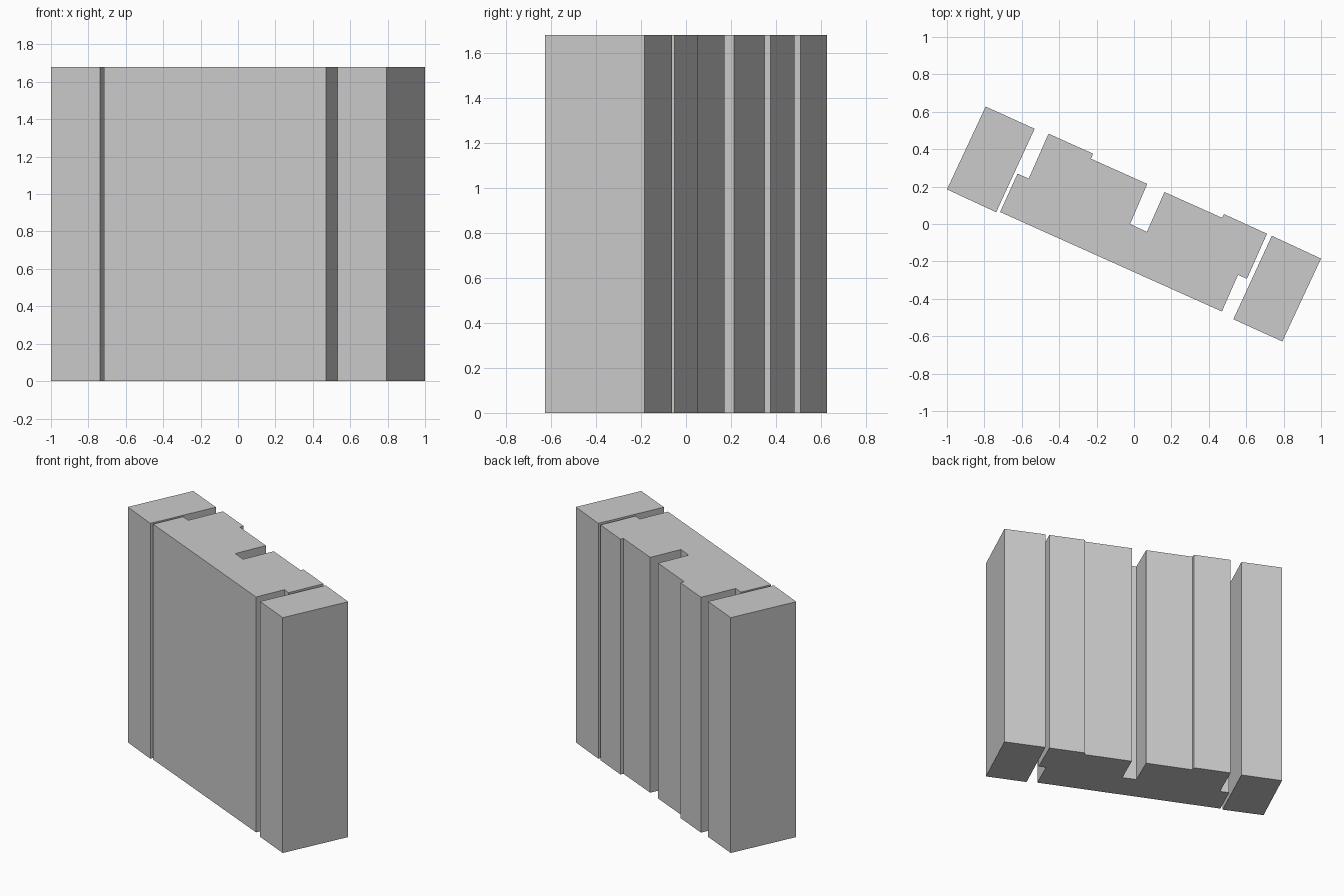
import bpy, bmesh

if "Cube" in bpy.data.objects:
    bpy.data.objects.remove(bpy.data.objects["Cube"])

HEIGHT = 1.68


def prism(name, outline):
    """Extrude a plan outline straight up from the ground."""
    bm = bmesh.new()
    base = bm.faces.new([bm.verts.new((x, y, 0)) for x, y in outline])
    top = bmesh.ops.extrude_face_region(bm, geom=[base], use_keep_orig=True)
    verts = [g for g in top["geom"] if isinstance(g, bmesh.types.BMVert)]
    bmesh.ops.translate(bm, verts=verts, vec=(0, 0, HEIGHT))
    bmesh.ops.recalc_face_normals(bm, faces=bm.faces)
    mesh = bpy.data.meshes.new(name)
    bm.to_mesh(mesh)
    bm.free()
    obj = bpy.data.objects.new(name, mesh)
    bpy.context.collection.objects.link(obj)
    return obj


# End blocks: the same outline, turned half way round for the other end
end = [(-1.0, 0.185), (-0.737, 0.063), (-0.531, 0.509), (-0.793, 0.628)]
prism("left_end_block", end)
prism("right_end_block", [(-x, -y) for x, y in end])

# Central slab with stepped ends, a deep slot and shallow steps at the back
prism("central_building", [
    (-0.716, 0.064), (0.47, -0.468), (0.556, -0.272), (0.604, -0.293),
    (0.711, -0.052), (0.481, 0.053), (0.471, 0.033), (0.163, 0.171),
    (0.069, -0.042), (-0.021, 0.0), (0.071, 0.214), (-0.23, 0.349),
    (-0.219, 0.376), (-0.457, 0.483), (-0.563, 0.243), (-0.623, 0.269),
])
